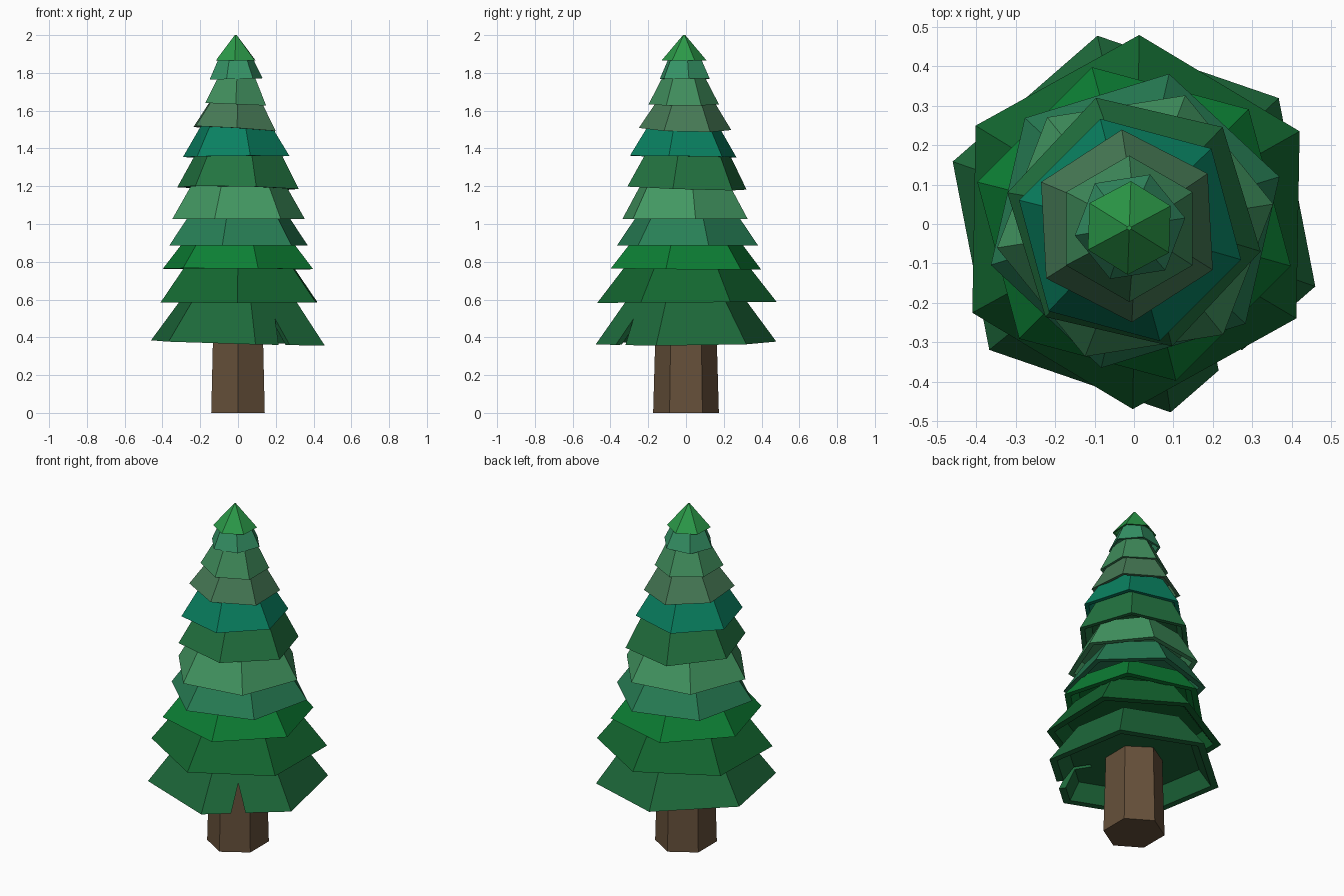
import bpy, bmesh
from math import radians, cos, sin, pi
from mathutils import Matrix, Vector

if "Cube" in bpy.data.objects:
    bpy.data.objects.remove(bpy.data.objects["Cube"])


def material(name, hexcol):
    m = bpy.data.materials.new(name)
    lin = [((int(hexcol[i:i + 2], 16) / 255 + 0.055) / 1.055) ** 2.4 for i in (0, 2, 4)]
    m.diffuse_color = (*lin, 1)
    m.use_nodes = True
    m.node_tree.nodes["Principled BSDF"].inputs["Base Color"].default_value = m.diffuse_color
    return m


def stack(name, rings, angle, mat, loc=(0, 0, 0), tilt=(0, 0), sides=6):
    """Flat-sided solid lofted through (radius, height) rings and capped at both ends."""
    bm = bmesh.new()
    loops = []
    for r, z in rings:
        loops.append([bm.verts.new((r * cos(radians(angle) + 2 * pi * i / sides),
                                    r * sin(radians(angle) + 2 * pi * i / sides), z))
                      for i in range(sides)])
    for a, b in zip(loops, loops[1:]):
        for i in range(sides):
            j = (i + 1) % sides
            bm.faces.new((a[i], a[j], b[j], b[i]))
    bm.faces.new(loops[0])
    bm.faces.new(loops[-1])
    bmesh.ops.recalc_face_normals(bm, faces=bm.faces)
    me = bpy.data.meshes.new(name)
    bm.to_mesh(me)
    bm.free()
    me.materials.append(mat)
    me.transform(Matrix.Translation(loc) @ Matrix.Rotation(radians(tilt[0]), 4, 'X')
                 @ Matrix.Rotation(radians(tilt[1]), 4, 'Y'))
    ob = bpy.data.objects.new(name, me)
    bpy.context.collection.objects.link(ob)
    return ob


# Trunk
trunk = stack("trunk", [(0.174, 0), (0.158, 0.56)], 30, material("bark", "66503a"))
trunk.data.transform(Matrix.Diagonal((0.94, 1, 1, 1)))

# Branch tiers: centre x, y, bottom z, top z, bottom radius, top radius, angle, tilt x, tilt y, colour
tiers = [
    (0, 0, 0.37, 0.605, 0.487, 0.315, 41, 0.6, 1.6, "1d693a"),
    (0.005, 0.005, 0.585, 0.785, 0.475, 0.32, 29, 0.3, 0, "136730"),
    (0, 0, 0.762, 0.91, 0.412, 0.295, 45, -0.5, 0.3, "0c7f34"),
    (0.003, 0.008, 0.887, 1.05, 0.383, 0.27, 17, 0, 0, "277e55"),
    (0.003, -0.005, 1.027, 1.21, 0.355, 0.25, 9, 0, 0, "439862"),
    (0, 0.005, 1.19, 1.375, 0.33, 0.23, 47, -1.8, 1.2, "227340"),
    (-0.01, -0.015, 1.357, 1.527, 0.292, 0.188, 45, -0.8, -0.5, "098060"),
    (-0.018, -0.005, 1.503, 1.655, 0.245, 0.148, 33, -1.5, 3.5, "467955"),
    (-0.012, -0.012, 1.634, 1.785, 0.186, 0.108, 30, 0, 2.5, "408d5c"),
    (-0.01, -0.007, 1.768, 1.88, 0.142, 0.09, 9, 0, -1.5, "359366"),
    (-0.012, -0.01, 1.866, 2.00, 0.119, 0.006, 28, 0, 0, "2b9948"),
]
objs = []
for n, (x, y, z0, z1, r0, r1, ang, tx, ty, col) in enumerate(tiers, 1):
    h = z1 - z0
    d = 0.38 * h                        # depth of the hollow underside
    rim = r0 * 0.91
    ceiling = rim + (r1 - r0) * d / h
    rings = [(ceiling, d), (rim, 0), (r0, 0), (r1, h)]
    objs.append(stack(f"branch_tier_{n}", rings, ang, material(f"needles_{n}", col),
                      (x, y, z0), (tx, ty)))

# V-shaped split in the lowest tier
a = radians(-54.8)
out, side = Vector((cos(a), sin(a), 0)), Vector((-sin(a), cos(a), 0))
bm = bmesh.new()
ends = [[bm.verts.new(out * r + side * s + Vector((0, 0, z)))
         for s, z in ((-0.05, 0.32), (0.05, 0.32), (0, 0.498))] for r in (0.24, 0.6)]
bm.faces.new(ends[0])
bm.faces.new(ends[1])
for i in range(3):
    j = (i + 1) % 3
    bm.faces.new((ends[0][i], ends[0][j], ends[1][j], ends[1][i]))
bmesh.ops.recalc_face_normals(bm, faces=bm.faces)
me = bpy.data.meshes.new("split_cutter")
bm.to_mesh(me)
bm.free()
cutter = bpy.data.objects.new("split_cutter", me)
bpy.context.collection.objects.link(cutter)
mod = objs[0].modifiers.new("split", 'BOOLEAN')
mod.operation, mod.object, mod.solver = 'DIFFERENCE', cutter, 'EXACT'
bpy.context.view_layer.objects.active = objs[0]
bpy.ops.object.modifier_apply(modifier="split")
bpy.data.objects.remove(cutter)
